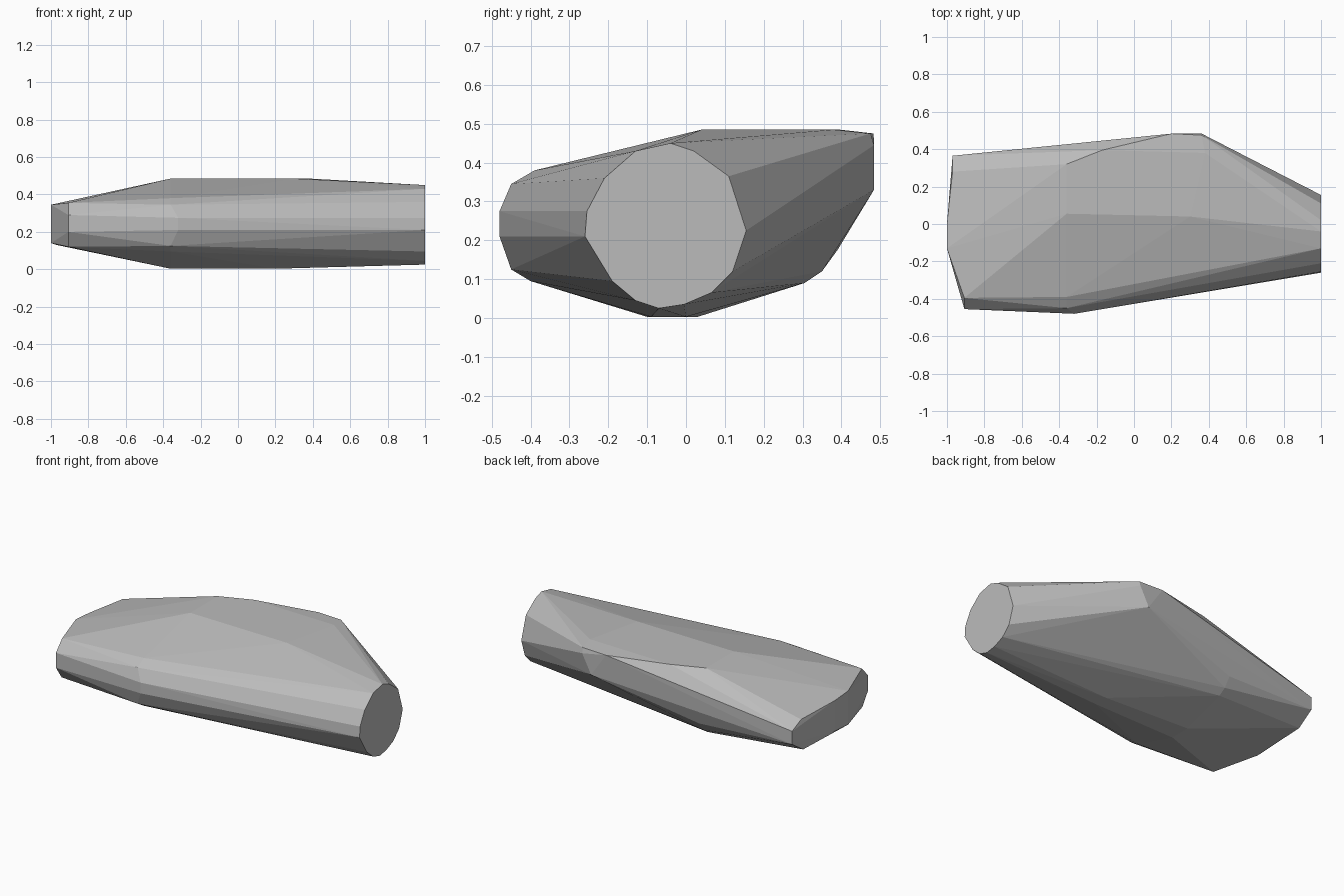
import bpy
import bmesh
import math

default_cube = bpy.data.objects.get("Cube")
if default_cube:
    bpy.data.objects.remove(default_cube, do_unlink=True)


def make_material(name, colour):
    material = bpy.data.materials.new(name)
    material.use_nodes = True
    material.diffuse_color = colour
    shader = material.node_tree.nodes["Principled BSDF"]
    shader.inputs["Base Color"].default_value = colour
    return material


def section(x, profile):
    """Place a (y, z) profile across the length at x."""
    return [(x, y, z) for y, z in profile]


# Round flat end on the left
round_end = section(1.0, [
    (-.04, .45), (.02, .43), (.11, .365), (.155, .225), (.12, .12),
    (.065, .065), (-.005, .035), (-.07, .025), (-.13, .045),
    (-.19, .095), (-.26, .21), (-.255, .275), (-.21, .36), (-.13, .43)])

# Widest section, with a rounded front edge and a bevelled lower back edge
shoulder = section(-.36, [
    (.055, .485), (.32, .485), (.39, .175), (.35, .12), (.305, .09),
    (.03, .003), (-.1, .003), (-.4, .095), (-.45, .125),
    (-.45, .345), (-.39, .38)])
front_rim = section(-.32, [(-.48, .21), (-.48, .275)])

# Flat top and underside
top_flat = [(.3, .04, .485), (-.17, .395, .485), (.38, .38, .485)]
underside = section(.2, [(-.09, .003), (0, .003)])

# Small blunt corner at the back
back_corner = (section(.2, [(.483, .475)])
               + section(.3, [(.484, .33)])
               + section(.36, [(.484, .445), (.475, .475)]))

# Tapered end on the right, bowed outward in the middle
tapered_front = section(-.907, [
    (-.395, .355), (-.455, .29), (-.455, .2), (-.4, .12)])
tapered_middle = section(-1.0, [
    (-.13, .345), (0, .335), (0, .15), (-.13, .14)])
tapered_back = section(-.97, [
    (.28, .32), (.365, .28), (.365, .2), (.26, .13)])

# Stretch one faceted skin around all the sections
points = (round_end + shoulder + front_rim + top_flat + underside
          + back_corner + tapered_front + tapered_middle + tapered_back)
bm = bmesh.new()
for point in points:
    bm.verts.new(point)
hull = bmesh.ops.convex_hull(bm, input=list(bm.verts))
loose = [v for v in bm.verts if not v.link_faces]
bmesh.ops.delete(bm, geom=loose, context='VERTS')
bmesh.ops.dissolve_limit(bm, angle_limit=math.radians(1),
                         verts=list(bm.verts), edges=list(bm.edges))
bmesh.ops.recalc_face_normals(bm, faces=list(bm.faces))

mesh = bpy.data.meshes.new("faceted_body")
bm.to_mesh(mesh)
bm.free()
mesh.materials.append(make_material("stone grey", (.5, .5, .5, 1)))
body = bpy.data.objects.new("faceted_body", mesh)
bpy.context.scene.collection.objects.link(body)
